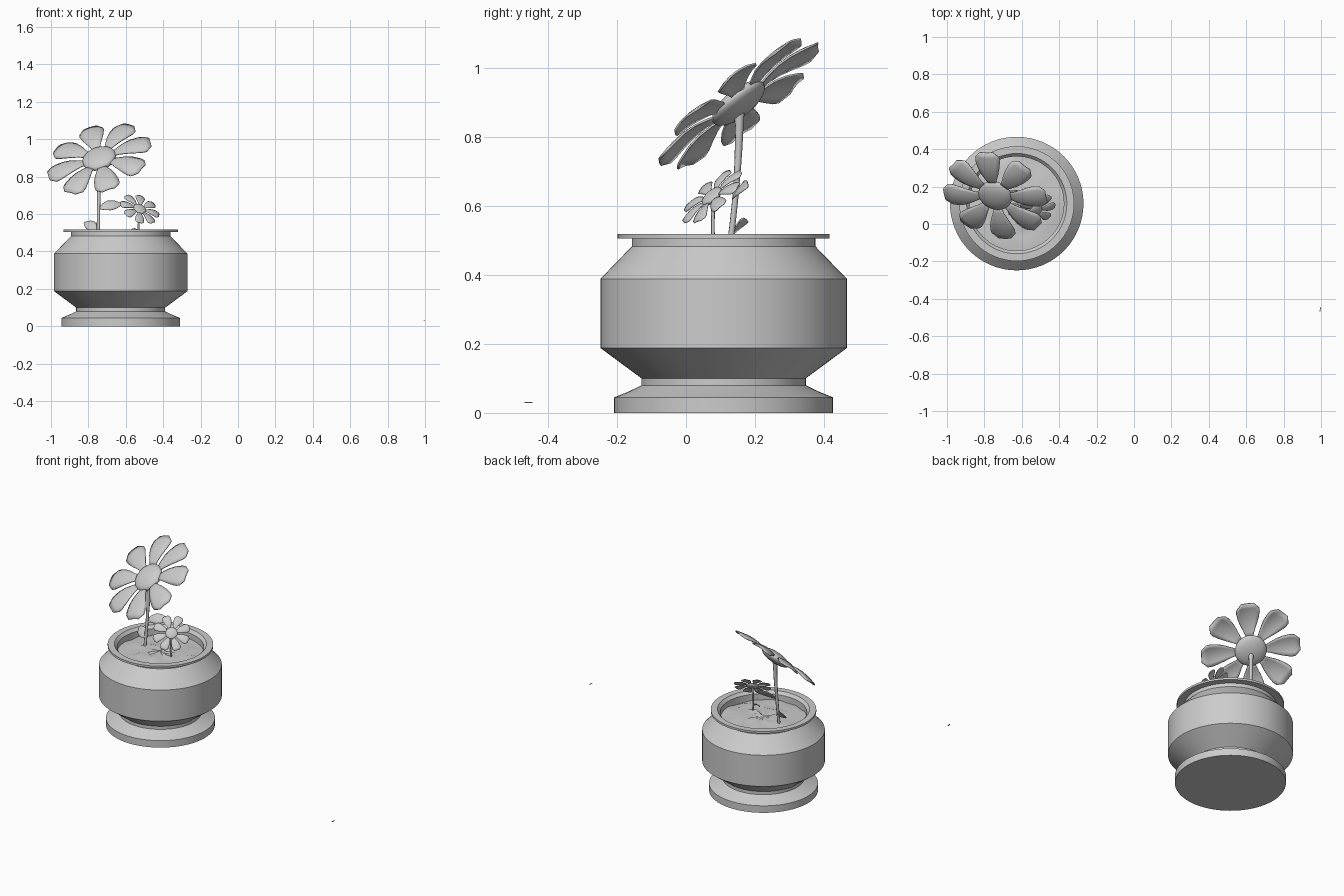
import bpy, bmesh, math, random
from mathutils import Vector, Matrix

if "Cube" in bpy.data.objects:
    bpy.data.objects.remove(bpy.data.objects["Cube"])

random.seed(4)
CX, CY = -0.627, 0.109


def finish(name, bm, angle=35, matrix=None):
    bmesh.ops.recalc_face_normals(bm, faces=bm.faces)
    me = bpy.data.meshes.new(name)
    bm.to_mesh(me)
    bm.free()
    ob = bpy.data.objects.new(name, me)
    bpy.context.collection.objects.link(ob)
    if matrix:
        ob.matrix_world = matrix
    bpy.ops.object.select_all(action='DESELECT')
    ob.select_set(True)
    bpy.context.view_layer.objects.active = ob
    bpy.ops.object.shade_smooth_by_angle(angle=math.radians(angle))
    return ob


def lathe(name, profile, steps=64):
    bm = bmesh.new()
    vs = [bm.verts.new((CX + r, CY, z)) for r, z in profile]
    es = [bm.edges.new(p) for p in zip(vs, vs[1:])]
    bmesh.ops.spin(bm, geom=vs + es, cent=(CX, CY, 0), axis=(0, 0, 1),
                   angle=2 * math.pi, steps=steps)
    bmesh.ops.remove_doubles(bm, verts=bm.verts, dist=1e-4)
    return finish(name, bm)


def sheet(bm, rows, bow, arch, matrix, cols=6):
    """Curved blade along +x from (distance, half width) rows."""
    r0, r1 = rows[0][0], rows[-1][0]
    grid = []
    for r, w in rows:
        t = (r - r0) / (r1 - r0)
        line = []
        for j in range(cols + 1):
            v = 2 * j / cols - 1
            h = arch * math.sin(math.pi * t) - bow * (v * w / 0.065) ** 2
            line.append(bm.verts.new(matrix @ Vector((r, v * w, h))))
        grid.append(line)
    for a, b in zip(grid, grid[1:]):
        for j in range(cols):
            bm.faces.new((a[j], b[j], b[j + 1], a[j + 1]))


def thicken(ob, amount):
    m = ob.modifiers.new("thickness", 'SOLIDIFY')
    m.thickness = amount
    m.offset = 0


def frame(center, normal, toward):
    n = Vector(normal).normalized()
    e1 = Vector(toward)
    e1 = (e1 - n * e1.dot(n)).normalized()
    e2 = n.cross(e1)
    m = Matrix((e1, e2, n)).transposed().to_4x4()
    m.translation = Vector(center)
    return m


PETAL = [(0.07, 0.016), (0.11, 0.03), (0.15, 0.047), (0.19, 0.06),
         (0.23, 0.068), (0.255, 0.066), (0.287, 0.036)]


def flower(name, center, normal, toward, scale):
    m = frame(center, normal, toward) @ Matrix.Scale(scale, 4)
    # petals
    bm = bmesh.new()
    for i in range(8):
        sheet(bm, PETAL, 0.014, 0.018, Matrix.Rotation(i * math.pi / 4, 4, 'Z'))
    thicken(finish(name + "_petals", bm, 40, m), 0.006)
    # flower centre
    bm = bmesh.new()
    bmesh.ops.create_uvsphere(bm, u_segments=24, v_segments=12, radius=1,
                              matrix=Matrix.Diagonal((0.093, 0.093, 0.033, 1)))
    finish(name + "_centre", bm, 60, m)


def stem(name, points, radius):
    cu = bpy.data.curves.new(name, 'CURVE')
    cu.dimensions = '3D'
    cu.bevel_depth = radius
    cu.bevel_resolution = 2
    sp = cu.splines.new('BEZIER')
    sp.bezier_points.add(len(points) - 1)
    for bp, (co, k) in zip(sp.bezier_points, points):
        bp.co = co
        bp.radius = k
        bp.handle_left_type = bp.handle_right_type = 'AUTO'
    bpy.context.collection.objects.link(bpy.data.objects.new(name, cu))


def leaf(name, base, tip, normal, width):
    d = Vector(tip) - Vector(base)
    n = d.length
    rows = [(n * t, width * w) for t, w in
            ((0, 0.1), (0.2, 0.65), (0.45, 1), (0.7, 0.85), (0.9, 0.4), (1, 0.06))]
    bm = bmesh.new()
    sheet(bm, rows, 0.01, 0.012, Matrix(), 4)
    thicken(finish(name, bm, 40, frame(base, normal, d)), 0.004)


# pot body with foot, belly, neck and rim
lathe("pot", [(0, 0), (0.317, 0), (0.317, 0.045), (0.275, 0.062), (0.238, 0.08),
              (0.238, 0.1), (0.357, 0.188), (0.357, 0.388), (0.266, 0.482),
              (0.266, 0.505), (0.307, 0.505), (0.307, 0.518), (0.268, 0.518),
              (0.252, 0.5), (0.252, 0.44)])

# uneven soil
bm = bmesh.new()
rings, seg = 7, 28
prev = [bm.verts.new((CX, CY, 0.475))]
for i in range(1, rings + 1):
    r = 0.254 * i / rings
    ring = [bm.verts.new((CX + r * math.cos(2 * math.pi * j / seg),
                          CY + r * math.sin(2 * math.pi * j / seg),
                          0.472 - 0.012 * (i / rings) ** 2 + random.uniform(-0.006, 0.006)))
            for j in range(seg)]
    for j in range(seg):
        k = (j + 1) % seg
        if i == 1:
            bm.faces.new((prev[0], ring[j], ring[k]))
        else:
            bm.faces.new((prev[j], ring[j], ring[k], prev[k]))
    prev = ring
finish("soil", bm, 30)

# large and small flowers
flower("large_flower", (-0.742, 0.152, 0.897), (-0.35, -0.8, 1), (1, 1, 1.15), 1.0)
flower("small_flower", (-0.525, 0.075, 0.627), (0.35, -0.62, 0.7), (1, 1, 0.4), 0.385)

# stems
stem("large_stem", [((-0.748, 0.125, 0.46), 0.8), ((-0.745, 0.145, 0.65), 0.8),
                    ((-0.742, 0.154, 0.82), 1.1), ((-0.742, 0.154, 0.89), 1.5)], 0.011)
stem("small_stem", [((-0.53, 0.077, 0.46), 1), ((-0.531, 0.078, 0.55), 1),
                    ((-0.526, 0.078, 0.625), 1.3)], 0.005)

# leaves
leaf("upper_leaf", (-0.744, 0.145, 0.63), (-0.628, 0.13, 0.685), (0.1, -0.8, 0.6), 0.032)
leaf("lower_leaf", (-0.747, 0.132, 0.515), (-0.825, 0.15, 0.57), (-0.2, -0.8, 0.6), 0.03)
leaf("small_leaf", (-0.53, 0.077, 0.505), (-0.57, 0.062, 0.53), (0, -0.6, 0.8), 0.014)

# loose crumb beside the pot
bm = bmesh.new()
bmesh.ops.create_cube(bm, size=1, matrix=Matrix.Translation((0.996, -0.456, 0.03))
                      @ Matrix.Rotation(-0.2, 4, 'Z') @ Matrix.Diagonal((0.004, 0.022, 0.003, 1)))
finish("soil_crumb", bm)
